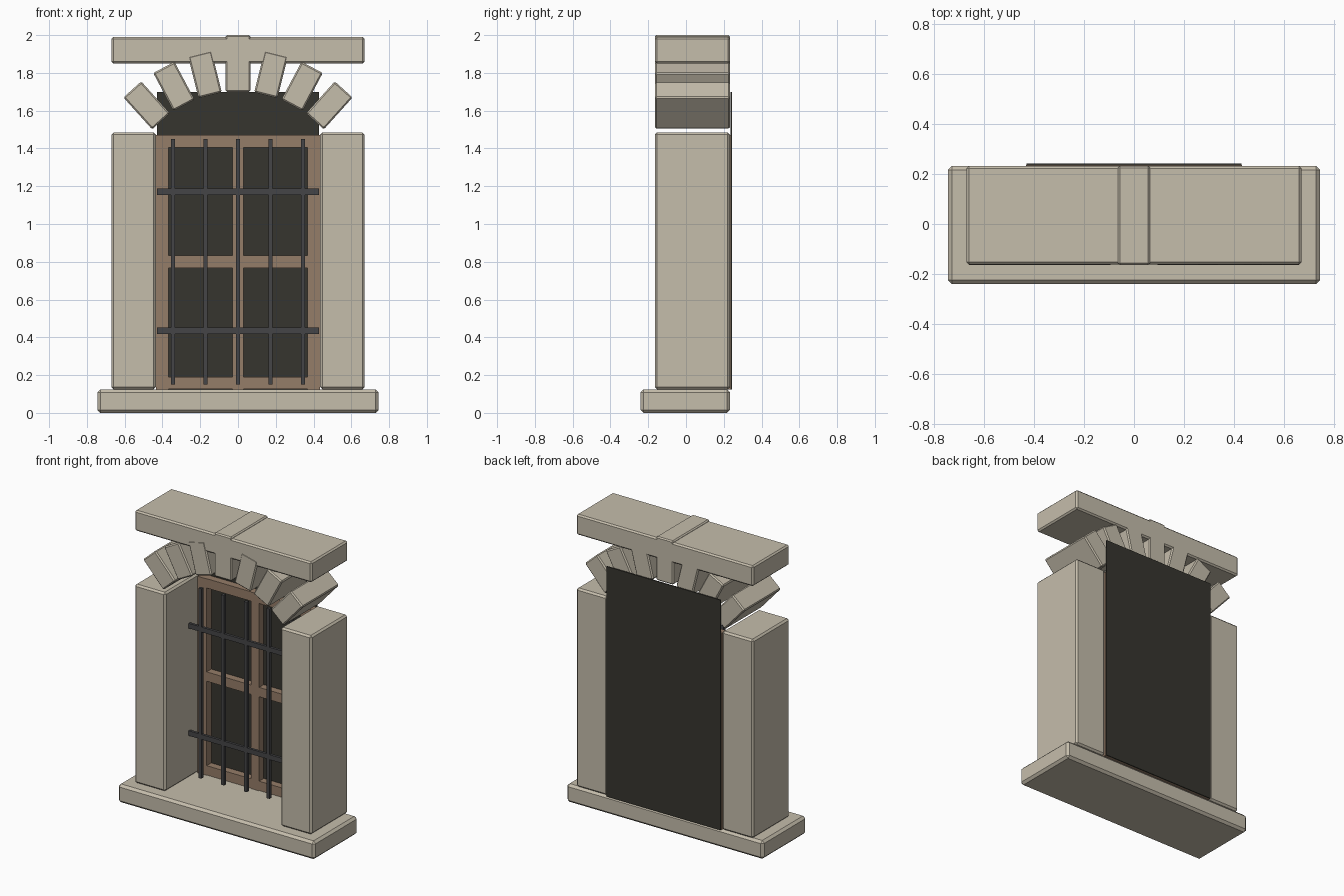
import bpy
import math
from math import sin, cos, radians

if "Cube" in bpy.data.objects:
    bpy.data.objects.remove(bpy.data.objects["Cube"], do_unlink=True)


def material(name, rgb):
    m = bpy.data.materials.new(name)
    m.use_nodes = True
    m.diffuse_color = (*rgb, 1)
    m.node_tree.nodes["Principled BSDF"].inputs["Base Color"].default_value = (*rgb, 1)
    return m


stone = material("sandstone", (0.56, 0.51, 0.41))
wood = material("brown wood", (0.30, 0.205, 0.14))
iron = material("dark iron", (0.06, 0.06, 0.063))
dark = material("dark pane", (0.037, 0.036, 0.028))


def box(name, mat, centre, size, bevel=0, tilt=0):
    """Box with optional chamfered edges, tilted about the y axis."""
    bpy.ops.mesh.primitive_cube_add(size=1, location=centre)
    ob = bpy.context.object
    ob.name = name
    ob.scale = size
    bpy.ops.object.transform_apply(location=False, rotation=False, scale=True)
    ob.rotation_euler.y = tilt
    ob.data.materials.append(mat)
    if bevel:
        mod = ob.modifiers.new("chamfer", 'BEVEL')
        mod.width = bevel
        mod.segments = 1
    return ob


def span(name, mat, x, y, z, bevel=0):
    """Box given by its extents along each axis."""
    lo, hi = zip(x, y, z)
    box(name, mat, [(a + b) / 2 for a, b in zip(lo, hi)],
        [b - a for a, b in zip(lo, hi)], bevel)


WALL = (-0.165, 0.233)      # depth of the stonework
FRAME = (0.182, 0.236)      # depth of the wooden frame

# Stone surround
span("sill", stone, (-0.745, 0.745), (-0.24, 0.233), (0, 0.125), 0.016)
span("cornice", stone, (-0.67, 0.67), (-0.163, 0.233), (1.85, 1.99), 0.01)
span("keystone", stone, (-0.065, 0.065), WALL, (1.70, 2.0), 0.008)
for side, s in (("left", 1), ("right", -1)):
    span(f"{side}_jamb", stone, sorted((s * 0.435, s * 0.67)), WALL, (0.125, 1.485), 0.012)

# Arch stones fanned out on either side of the keystone
radius = 0.609 + 0.227 / 2
for side, s in (("left", 1), ("right", -1)):
    for i in (1, 2, 3):
        a = radians(14 * i) * s
        box(f"{side}_arch_stone_{i}", stone,
            (radius * sin(a), sum(WALL) / 2, 1.091 + radius * cos(a)),
            (0.127, WALL[1] - WALL[0], 0.227), 0.008, a)

# Dark pane behind the opening
span("back_pane", dark, (-0.43, 0.43), (0.235, 0.243), (0.125, 1.70))

# Wooden window frame
for name, x, w in (("left_stile", 0.4, 0.066), ("middle_stile", 0, 0.06), ("right_stile", -0.4, 0.066)):
    span(name, wood, (x - w / 2, x + w / 2), FRAME, (0.125, 1.47))
for name, z in (("bottom_rail", 0.158), ("middle_rail", 0.80), ("top_rail", 1.438)):
    span(name, wood, (-0.37, 0.37), (FRAME[0] + 0.003, FRAME[1]), (z - 0.032, z + 0.032))

# Iron grille
for i in range(5):
    x = (i - 2) * 0.172
    span(f"upright_bar_{i + 1}", iron, (x - 0.011, x + 0.011), (0.079, 0.101), (0.15, 1.45))
for name, z in (("lower_cross_bar", 0.435), ("upper_cross_bar", 1.17)):
    span(name, iron, (-0.43, 0.43), (0.081, 0.099), (z - 0.017, z + 0.017))
